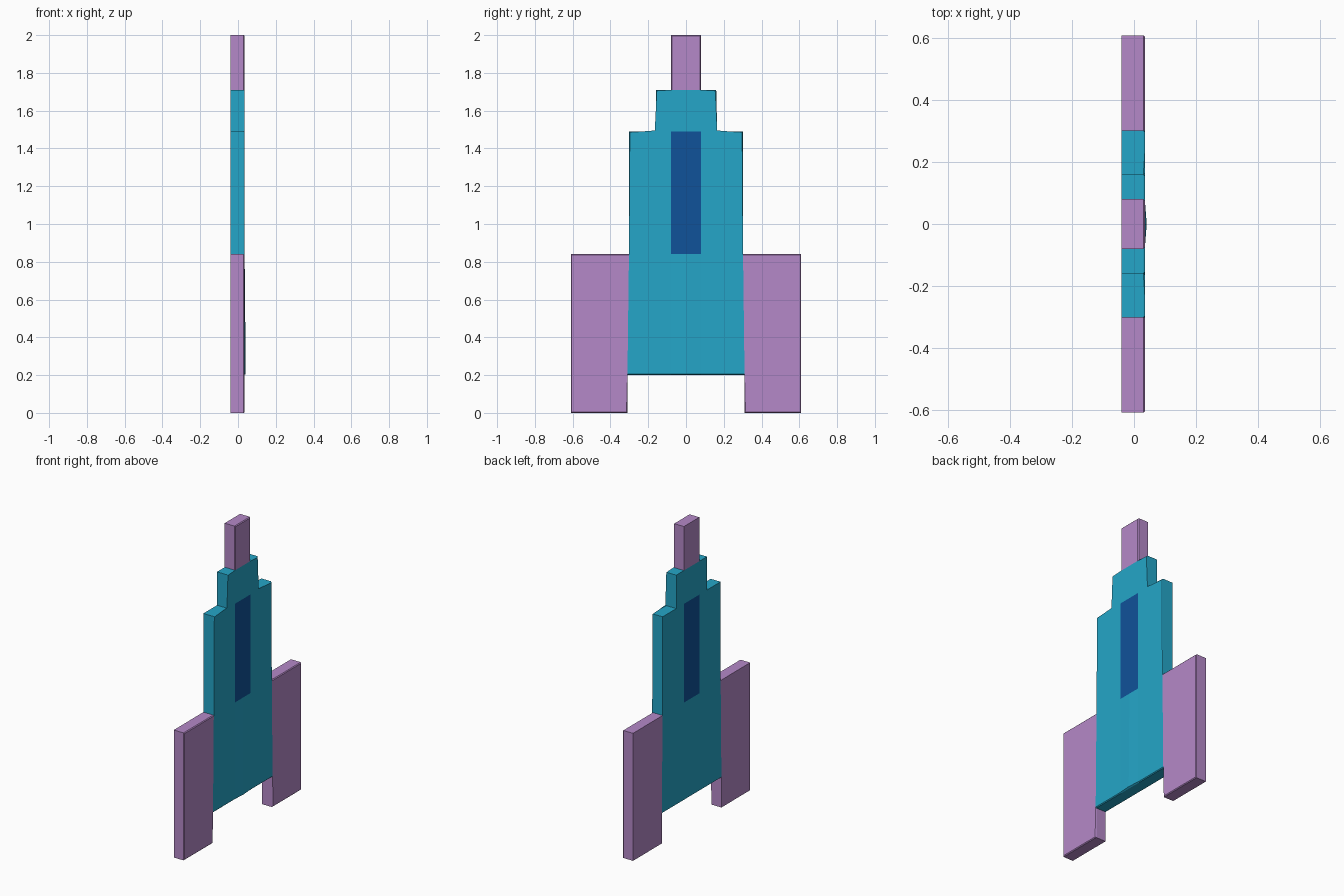
import bpy, bmesh
from mathutils import Vector

if "Cube" in bpy.data.objects:
    bpy.data.objects.remove(bpy.data.objects["Cube"])

BACK, FRONT, CHAMFER = -0.041, 0.035, 0.005


def material(name, color):
    m = bpy.data.materials.new(name)
    m.diffuse_color = (*color, 1)
    m.use_nodes = True
    m.node_tree.nodes["Principled BSDF"].inputs["Base Color"].default_value = m.diffuse_color
    return m


PURPLE = material("purple", (0.46, 0.25, 0.58))
TEAL = material("teal", (0.018, 0.38, 0.58))
BLUE = material("blue", (0.005, 0.085, 0.32))


def plate(points, joined=()):
    """Extrude a (y, z) profile along x; chamfer the +x rim except joined edges."""
    bm = bmesh.new()
    back = [bm.verts.new((BACK, y, z)) for y, z in points]
    front = [bm.verts.new((FRONT, y, z)) for y, z in points]
    bm.faces.new(back)
    bm.faces.new(front)
    n = len(points)
    for i in range(n):
        j = (i + 1) % n
        bm.faces.new((back[i], back[j], front[j], front[i]))
    rim = [bm.edges.get((front[i], front[(i + 1) % n])) for i in range(n) if i not in joined]
    bmesh.ops.bevel(bm, geom=rim, offset=CHAMFER, segments=1, affect='EDGES')
    return bm


def finish(bm, name, mat):
    bmesh.ops.recalc_face_normals(bm, faces=bm.faces[:])
    mesh = bpy.data.meshes.new(name)
    bm.to_mesh(mesh)
    bm.free()
    mesh.materials.append(mat)
    ob = bpy.data.objects.new(name, mesh)
    bpy.context.collection.objects.link(ob)
    return ob


# Stepped hull, flaring slightly toward the base
half = [(0.31, 0.2), (0.302, 0.84), (0.302, 1.49), (0.16, 1.49), (0.16, 1.71), (0.08, 1.71)]
outline = half + [(-y, z) for y, z in reversed(half)]
hull = plate(outline, joined=(0, 5, 10))
cuts = [((0, y, 0), (0, 1, 0)) for y in (-0.08, 0, 0.08)]
cuts += [((0, 0, z), (0, 0, 1)) for z in (0.84, 1.49)]
for co, no in cuts:
    bmesh.ops.bisect_plane(hull, geom=hull.verts[:] + hull.edges[:] + hull.faces[:],
                           dist=1e-5, plane_co=Vector(co), plane_no=Vector(no))

# Opening for the window
opening = []
for f in hull.faces:
    c = f.calc_center_median()
    if abs(c.y) < 0.08 and 0.85 < c.z < 1.48:
        opening.append(f)
bmesh.ops.delete(hull, geom=opening, context='FACES')

# Shallow ridge low on the +x face
for v in hull.verts:
    if abs(v.co.y) < 0.001 and v.co.z < 0.22 and v.co.x > FRONT - 0.001:
        v.co.x = 0.041
finish(hull, "hull", TEAL)

# Window, flush with both faces
finish(plate([(-0.08, 0.84), (0.08, 0.84), (0.08, 1.49), (-0.08, 1.49)],
             joined=range(4)), "window", BLUE)

# Nose
finish(plate([(-0.08, 1.71), (0.08, 1.71), (0.08, 2), (-0.08, 2)], joined=(0,)),
       "nose", PURPLE)

# Pair of fins
for side, name in ((1, "fin_right"), (-1, "fin_left")):
    pts = [(0.31, 0), (0.61, 0), (0.61, 0.84), (0.302, 0.84), (0.31, 0.2)]
    finish(plate([(side * y, z) for y, z in pts], joined=(3,)), name, PURPLE)
